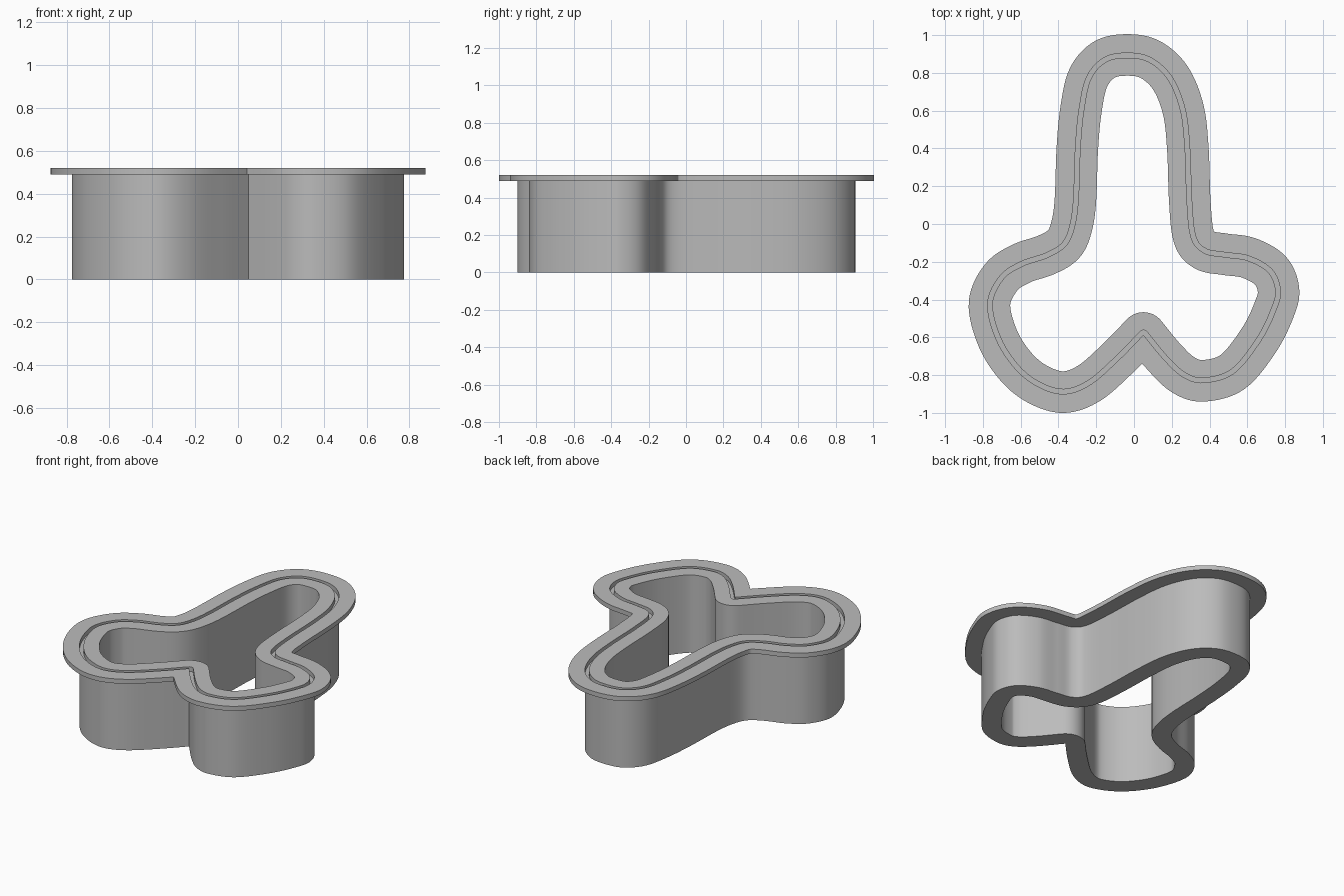
import bpy
import bmesh
import math
from mathutils import Vector
from mathutils.geometry import intersect_point_line

cube = bpy.data.objects.get("Cube")
if cube:
    bpy.data.objects.remove(cube, do_unlink=True)

# Outer wall outline, counter-clockwise, starting and ending at the sharp notch
NOTCH = (.05, -.587)
RIGHT_LOBE = [(.16, -.72), (.26, -.81), (.37, -.84), (.53, -.79), (.67, -.62),
              (.75, -.46), (.775, -.35), (.73, -.24), (.61, -.17), (.48, -.15)]
ARCH = [(.38, -.13), (.325, -.06), (.305, .13), (.295, .4), (.27, .61), (.2, .78),
        (.09, .88), (-.035, .905), (-.16, .88), (-.25, .78), (-.29, .61),
        (-.31, .4), (-.32, .13), (-.34, -.01), (-.38, -.1)]
LEFT_LOBE = [(-.47, -.155), (-.6, -.2), (-.71, -.275), (-.775, -.42), (-.73, -.61),
             (-.63, -.765), (-.51, -.86), (-.37, -.9), (-.23, -.85), (-.08, -.72)]
STEPS = 8
RIM_TOP, RIM_BOTTOM = .52, .49


def smooth_path(points):
    """Sample a spline through the points, with free ends."""
    p = [Vector(q) for q in points]
    p = [2 * p[0] - p[1]] + p + [2 * p[-1] - p[-2]]
    path = []
    for a, b, c, d in zip(p, p[1:], p[2:], p[3:]):
        for i in range(STEPS):
            t = i / STEPS
            path.append(.5 * (2 * b + (c - a) * t + (2 * a - 5 * b + 4 * c - d) * t * t
                              + (3 * b - a - 3 * c + d) * t ** 3))
    return path + [p[-2]]


PATH = smooth_path([NOTCH] + RIGHT_LOBE + ARCH + LEFT_LOBE + [NOTCH])


def distance(point):
    """Distance from a point to the wall outline."""
    best = math.inf
    for a, b in zip(PATH, PATH[1:]):
        near, t = intersect_point_line(point, a, b)
        near = a.lerp(b, min(max(t, 0), 1))
        best = min(best, (point - near).length)
    return best


def offset(amount):
    """Parallel outline, outward if positive, with overlaps trimmed off."""
    if not amount:
        return PATH[:-1]
    pairs = []
    last = len(PATH) - 1
    for i, p in enumerate(PATH):
        along = PATH[min(i + 1, last)] - PATH[max(i - 1, 0)]
        pairs.append((p, Vector((along.y, -along.x)).normalized()))
    # Round the offset around the notch corner
    first, end = pairs[0][1], pairs[-1][1]
    turn = -end.angle_signed(first)
    for i in range(1, STEPS * 2):
        a = math.atan2(end.y, end.x) + turn * i / (STEPS * 2)
        pairs.append((PATH[0], Vector((math.cos(a), math.sin(a)))))
    moved = [p + n * amount for p, n in pairs]
    return [q for q in moved if distance(q) > abs(amount) - .002]


def ring(name, outer, inner, bottom, top):
    """Extruded band between two outlines."""
    curve = bpy.data.curves.new(name, "CURVE")
    curve.dimensions = "2D"
    curve.fill_mode = "BOTH"
    curve.extrude = (top - bottom) / 2
    for loop in (outer, inner):
        spline = curve.splines.new("POLY")
        spline.points.add(len(loop) - 1)
        for point, q in zip(spline.points, loop):
            point.co = (q.x, q.y, 0, 1)
        spline.use_cyclic_u = True
    source = bpy.data.objects.new(name + "_outline", curve)
    bpy.context.collection.objects.link(source)
    graph = bpy.context.evaluated_depsgraph_get()
    mesh = bpy.data.meshes.new_from_object(source.evaluated_get(graph))
    bpy.data.objects.remove(source, do_unlink=True)

    bm = bmesh.new()
    bm.from_mesh(mesh)
    bmesh.ops.remove_doubles(bm, verts=bm.verts, dist=.0001)
    bmesh.ops.recalc_face_normals(bm, faces=bm.faces)
    bmesh.ops.translate(bm, verts=bm.verts, vec=(0, 0, (top + bottom) / 2))
    bm.to_mesh(mesh)
    bm.free()
    mesh.name = name
    mesh.materials.clear()
    mesh.materials.append(grey)
    obj = bpy.data.objects.new(name, mesh)
    bpy.context.collection.objects.link(obj)
    bpy.ops.object.select_all(action="DESELECT")
    obj.select_set(True)
    bpy.context.view_layer.objects.active = obj
    bpy.ops.object.shade_smooth_by_angle(angle=math.radians(30))


grey = bpy.data.materials.new("plain_grey")
grey.use_nodes = True
grey.diffuse_color = (.5, .5, .5, 1)
grey.node_tree.nodes["Principled BSDF"].inputs["Base Color"].default_value = (.5, .5, .5, 1)

wall = offset(0)
groove = offset(-.025)
hole = offset(-.12)
flange = offset(.1)

# Thick wall, its raised inner rim, and the thin flange around it
ring("wall", wall, hole, 0, RIM_BOTTOM)
ring("inner_rim", groove, hole, RIM_BOTTOM, RIM_TOP)
ring("outer_flange", flange, wall, RIM_BOTTOM, RIM_TOP)
